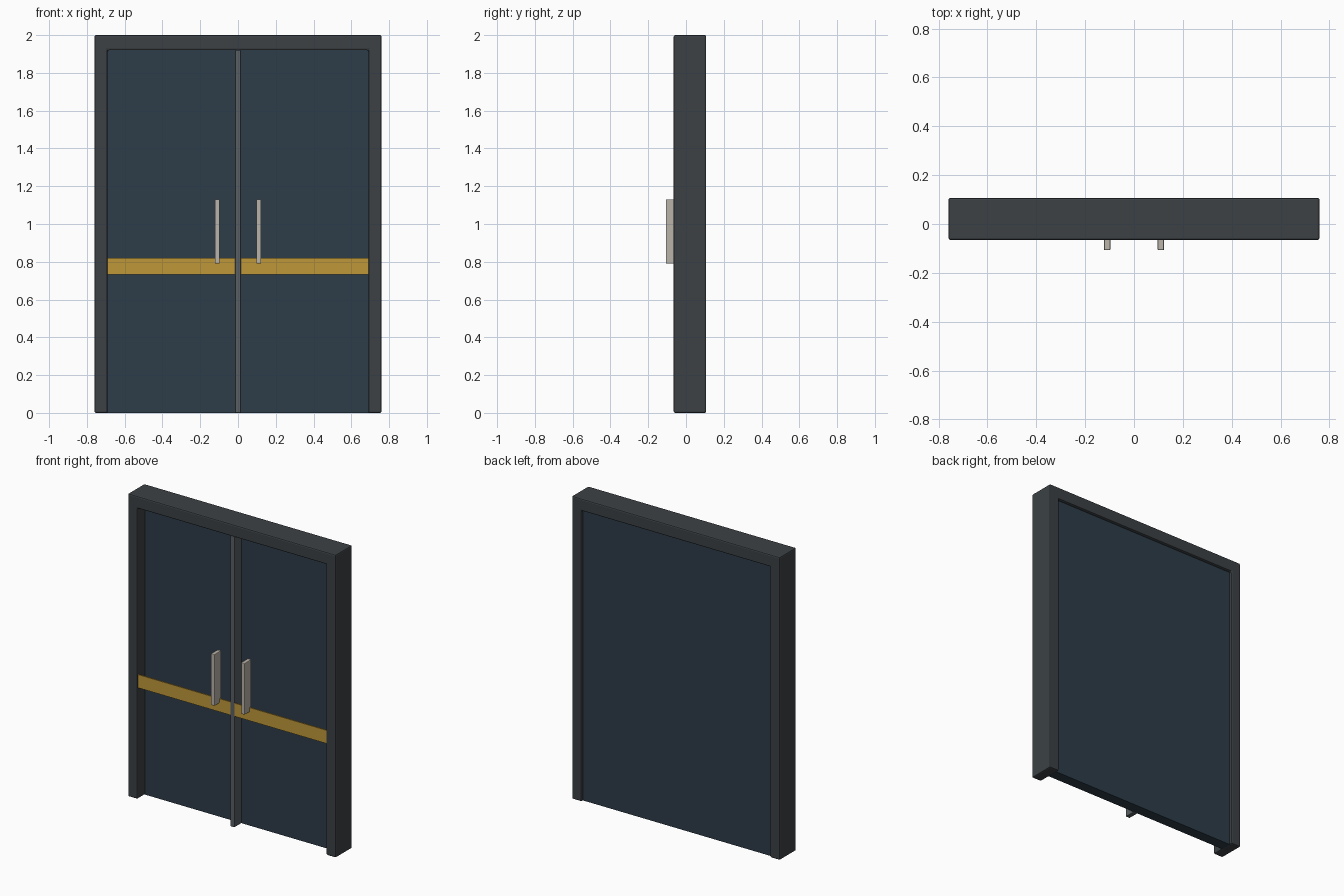
import bpy, bmesh

if "Cube" in bpy.data.objects:
    bpy.data.objects.remove(bpy.data.objects["Cube"])


def material(name, rgb):
    m = bpy.data.materials.new(name)
    m.diffuse_color = (*rgb, 1)
    m.use_nodes = True
    m.node_tree.nodes["Principled BSDF"].inputs["Base Color"].default_value = m.diffuse_color
    return m


FRAME = material("dark_frame", (0.045, 0.053, 0.06))
PANEL = material("blue_panel", (0.026, 0.045, 0.066))
METAL = material("grey_metal", (0.10, 0.115, 0.125))
STEEL = material("handle_steel", (0.50, 0.46, 0.40))
AMBER = material("amber_strip", (0.52, 0.31, 0.04))


def finish(bm, name, mat, bevel):
    mesh = bpy.data.meshes.new(name)
    bmesh.ops.recalc_face_normals(bm, faces=bm.faces)
    bm.to_mesh(mesh)
    bm.free()
    mesh.materials.append(mat)
    ob = bpy.data.objects.new(name, mesh)
    bpy.context.collection.objects.link(ob)
    if bevel:
        mod = ob.modifiers.new("bevel", 'BEVEL')
        mod.width = bevel
        mod.segments = 2
    return ob


def box(name, x, y, z, mat, bevel=0):
    """Box given by its (min, max) range on each axis."""
    bm = bmesh.new()
    bmesh.ops.create_cube(bm, size=1)
    for v in bm.verts:
        v.co = [r[0] if c < 0 else r[1] for c, r in zip(v.co, (x, y, z))]
    return finish(bm, name, mat, bevel)


# Door frame: one upside-down U profile extruded front to back
Y0, Y1 = -0.065, 0.107
outline = [(-0.76, 0), (-0.76, 2), (0.76, 2), (0.76, 0),
           (0.69, 0), (0.69, 1.92), (-0.69, 1.92), (-0.69, 0)]
bm = bmesh.new()
face = bm.faces.new([bm.verts.new((x, Y0, z)) for x, z in outline])
ext = bmesh.ops.extrude_face_region(bm, geom=[face])
moved = [g for g in ext["geom"] if isinstance(g, bmesh.types.BMVert)]
bmesh.ops.translate(bm, verts=moved, vec=(0, Y1 - Y0, 0))
finish(bm, "door_frame", FRAME, 0.008)

# Door panel filling the opening, set back from the front
box("door_panel", (-0.695, 0.695), (0.015, 0.087), (0, 1.925), PANEL)

# Centre post where the two leaves meet
box("centre_post", (-0.015, 0.015), (-0.06, 0.02), (0, 1.92), METAL, 0.003)

# Warning strip and pull handle on each leaf
for side, s in (("left", -1), ("right", 1)):
    box(f"{side}_strip", sorted((s * 0.014, s * 0.69)), (-0.057, -0.049),
        (0.733, 0.82), AMBER)
    box(f"{side}_handle", sorted((s * 0.097, s * 0.123)), (-0.107, -0.035),
        (0.79, 1.13), STEEL, 0.004)
